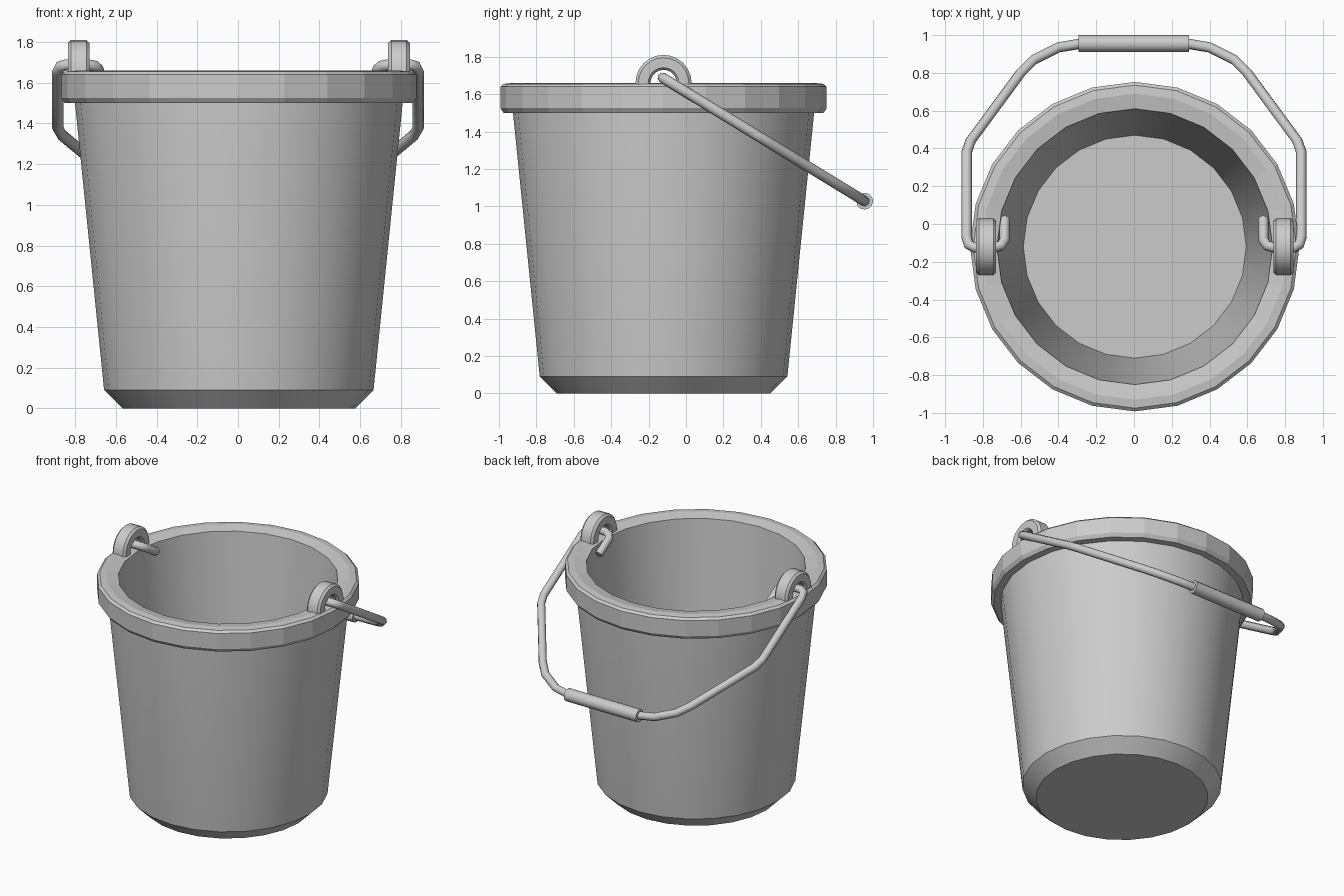
import bpy, bmesh, math
from mathutils import Vector

if "Cube" in bpy.data.objects:
    bpy.data.objects.remove(bpy.data.objects["Cube"])

CX, CY = 0.004, -0.12   # bucket axis
SIDES = 24


def finish(name, bm, smooth):
    bmesh.ops.recalc_face_normals(bm, faces=bm.faces)
    me = bpy.data.meshes.new(name)
    bm.to_mesh(me)
    bm.free()
    ob = bpy.data.objects.new(name, me)
    bpy.context.collection.objects.link(ob)
    if smooth:
        bpy.ops.object.select_all(action='DESELECT')
        ob.select_set(True)
        bpy.context.view_layer.objects.active = ob
        bpy.ops.object.shade_smooth_by_angle(angle=math.radians(25))
    return ob


def skin(bm, rings, closed):
    """Join successive vertex loops with quads."""
    for a, b in zip(rings, rings[1:]):
        n = len(a)
        for i in range(n if closed else n - 1):
            j = (i + 1) % n
            bm.faces.new((a[i], a[j], b[j], b[i]))


def lathe(name, profile, smooth, caps=False):
    bm = bmesh.new()
    rings = []
    for r, z in profile:
        rings.append([bm.verts.new((CX + r * math.sin(2 * math.pi * i / SIDES),
                                    CY + r * math.cos(2 * math.pi * i / SIDES), z))
                      for i in range(SIDES)])
    skin(bm, rings, True)
    if caps:
        bm.faces.new(rings[0])
        bm.faces.new(rings[-1])
    return finish(name, bm, smooth)


# Bucket wall: inner floor, inner wall, hidden lip, outer wall, chamfer, base
lathe("bucket_body", [(0.59, 0.09), (0.73, 1.645), (0.805, 1.645), (0.805, 1.5),
                      (0.662, 0.09), (0.572, 0.0)], True, caps=True)

# Faceted rim band around the top
rim = [(0.73, 1.645), (0.81, 1.66), (0.855, 1.655), (0.872, 1.64),
       (0.872, 1.525), (0.855, 1.5), (0.80, 1.5)]
lathe("rim", rim, False)


# Arched lugs with a chamfered rectangular section
def lug(name, x):
    sec = [(0.07, -0.038), (0.082, -0.053), (0.135, -0.053), (0.15, -0.038),
           (0.15, 0.038), (0.135, 0.053), (0.082, 0.053), (0.07, 0.038)]
    path = [(0, -0.06)] + [(math.pi * k / 12, 0) for k in range(13)] + [(math.pi, -0.06)]
    bm = bmesh.new()
    rings = [[bm.verts.new((x + dx, CY + r * math.cos(a), 1.66 + dz + r * math.sin(a)))
              for r, dx in sec] for a, dz in path]
    skin(bm, rings, True)
    bm.faces.new(rings[0])
    bm.faces.new(rings[-1])
    finish(name, bm, True)


for side, s in (("left", -1), ("right", 1)):
    lug(side + "_lug", CX + s * 0.787)


# Wire handle lying in a tilted plane
def on_plane(x, y):
    return Vector((x, y, 1.685 - 0.611 * (y + 0.12)))


def rod(name, pts, radius, res):
    cu = bpy.data.curves.new(name, 'CURVE')
    cu.dimensions = '3D'
    cu.bevel_depth = radius
    cu.bevel_resolution = res
    cu.use_fill_caps = True
    sp = cu.splines.new('POLY')
    sp.points.add(len(pts) - 1)
    for p, co in zip(sp.points, pts):
        p.co = (*co, 1)
    ob = bpy.data.objects.new(name, cu)
    bpy.context.collection.objects.link(ob)
    bpy.ops.object.select_all(action='DESELECT')
    ob.select_set(True)
    bpy.context.view_layer.objects.active = ob
    bpy.ops.object.convert(target='MESH')
    bpy.ops.object.shade_smooth_by_angle(angle=math.radians(50))


half = [(0.685, 0.03), (0.685, -0.085), (0.705, -0.115), (0.74, -0.125), (0.845, -0.125),
        (0.875, -0.11), (0.886, -0.07), (0.886, 0.38), (0.865, 0.44),
        (0.60, 0.80), (0.53, 0.87), (0.40, 0.935), (0.28, 0.955)]
full = half + [(-x, y) for x, y in reversed(half)]
rod("handle_wire", [on_plane(x, y) for x, y in full], 0.028, 2)

# Thicker grip at the middle of the handle
rod("handle_grip", [on_plane(-0.293, 0.955), on_plane(0.29, 0.955)], 0.045, 4)
